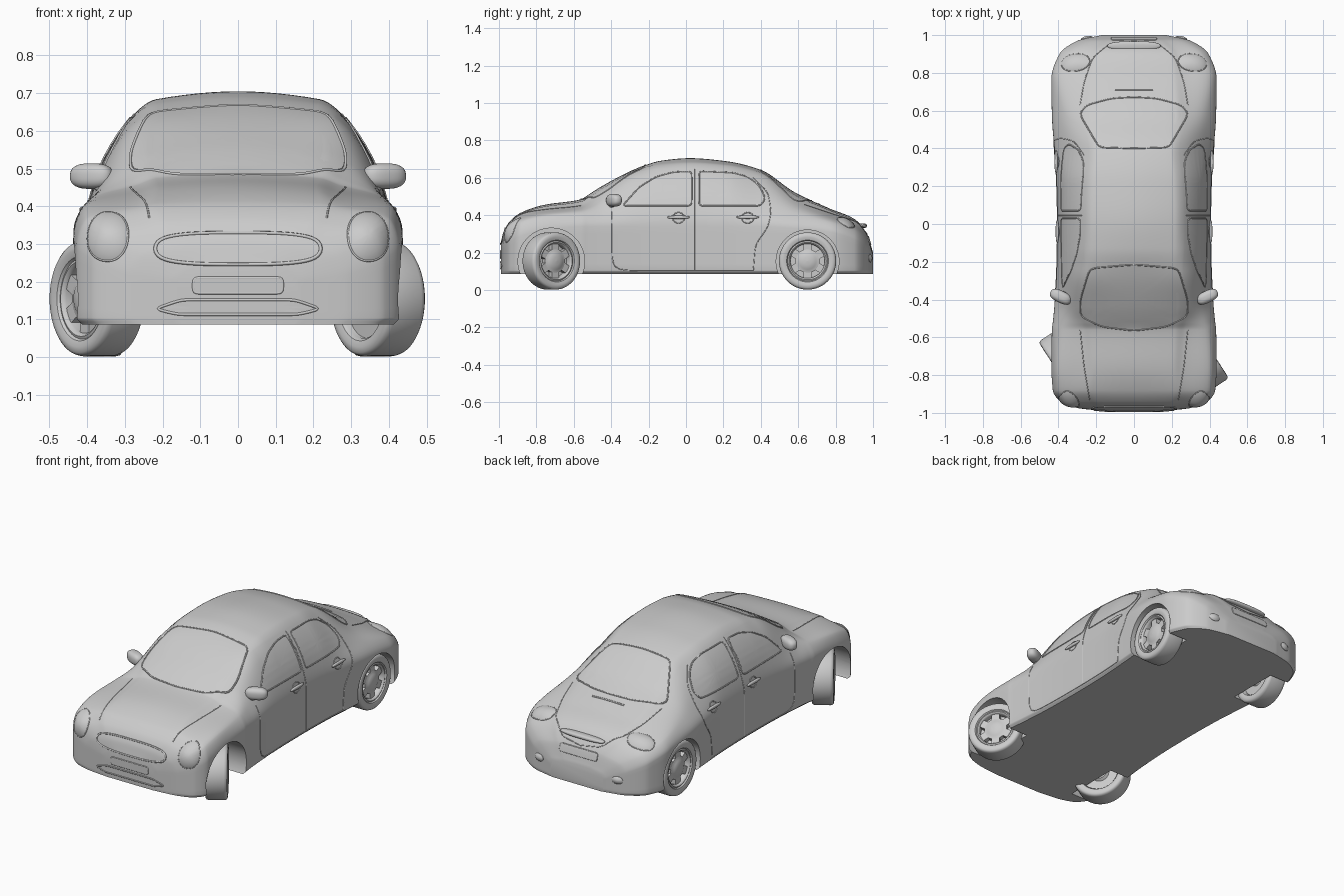
import bpy, bmesh, math
from math import sin, cos, pi, radians
from mathutils import Vector, Matrix
from mathutils.bvhtree import BVHTree

if "Cube" in bpy.data.objects:
    bpy.data.objects.remove(bpy.data.objects["Cube"])


def pchip(ts, vs, t):
    """Smooth interpolation through points without overshoot."""
    n = len(ts)
    d = [(vs[i + 1] - vs[i]) / (ts[i + 1] - ts[i]) for i in range(n - 1)]
    m = [d[0]] + [2 * a * b / (a + b) if a * b > 0 else 0 for a, b in zip(d, d[1:])] + [d[-1]]
    i = max(k for k in range(n - 1) if k == 0 or ts[k] <= t)
    h = ts[i + 1] - ts[i]
    s = (t - ts[i]) / h
    return (vs[i] * (1 + 2 * s) * (1 - s) ** 2 + h * m[i] * s * (1 - s) ** 2
            + vs[i + 1] * s * s * (3 - 2 * s) + h * m[i + 1] * s * s * (s - 1))


def add(name, bm, mirror=False):
    bmesh.ops.recalc_face_normals(bm, faces=bm.faces[:])
    me = bpy.data.meshes.new(name)
    bm.to_mesh(me)
    bm.free()
    ob = bpy.data.objects.new(name, me)
    bpy.context.collection.objects.link(ob)
    if mirror:
        ob.modifiers.new("Mirror", 'MIRROR')
    return ob


# Body sections: y, half width, side top z, belt x, belt z, roof edge x, roof edge z, centre z
SECTIONS = [
    (-.99, .16, .20, .13, .23, .09, .245, .25),
    (-.975, .295, .22, .26, .275, .18, .30, .31),
    (-.94, .39, .26, .355, .33, .24, .355, .37),
    (-.88, .43, .29, .40, .37, .27, .40, .415),
    (-.76, .437, .32, .405, .40, .26, .43, .455),
    (-.56, .435, .34, .39, .42, .27, .455, .485),
    (-.52, .43, .34, .385, .425, .28, .472, .51),
    (-.44, .422, .34, .38, .43, .288, .52, .56),
    (-.25, .41, .34, .382, .45, .26, .632, .655),
    (-.13, .407, .34, .382, .455, .268, .647, .692),
    (.02, .406, .34, .382, .46, .27, .65, .705),
    (.22, .41, .34, .382, .46, .262, .64, .688),
    (.40, .422, .34, .378, .44, .24, .605, .642),
    (.58, .435, .33, .385, .415, .275, .485, .522),
    (.77, .437, .31, .40, .37, .26, .41, .435),
    (.90, .395, .27, .355, .325, .235, .355, .38),
    (.97, .30, .22, .26, .265, .17, .285, .295),
    (1.0, .17, .16, .145, .185, .09, .195, .20)]
COLS = list(zip(*SECTIONS))


def section(y):
    w, zs, xb, zb, xe, ze, zc = (pchip(COLS[0], c, y) for c in COLS[1:])
    half = [(w - .015, .087), (w, .105), (w, zs), (xb, zb), (xe, ze), (.8 * xe, ze + .62 * (zc - ze))]
    pts = half + [(0, zc)] + [(-x, z) for x, z in reversed(half)]
    ts = [0]
    for a, b in zip(pts, pts[1:]):
        ts.append(ts[-1] + math.dist(a, b))
    out = []
    for i in range(12):
        for k in range(6):
            t = ts[i] + (ts[i + 1] - ts[i]) * k / 6
            out.append((pchip(ts, [p[0] for p in pts], t), y, pchip(ts, [p[1] for p in pts], t)))
    return out + [(pts[-1][0], y, pts[-1][1])]


# Body shell
bm = bmesh.new()
rows = []
for a, b in zip(COLS[0], COLS[0][1:]):
    rows += [section(a + (b - a) * k / 7) for k in range(7)]
rows.append(section(1.0))
rows = [[bm.verts.new(p) for p in r] for r in rows]
for r, q in zip(rows, rows[1:]):
    for i in range(len(r)):
        j = (i + 1) % len(r)
        bm.faces.new((r[i], r[j], q[j], q[i]))
bm.faces.new(rows[0])
bm.faces.new(rows[-1])
bmesh.ops.recalc_face_normals(bm, faces=bm.faces[:])
bvh = BVHTree.FromBMesh(bm)
body = add("body", bm)

# Wheel arches cut from the body
FRONT_Y, REAR_Y, AXLE_Z, R = -.72, .65, .155, .153
bm = bmesh.new()
for sx in (-1, 1):
    for y, r in ((FRONT_Y, .178), (REAR_Y, .168)):
        bmesh.ops.create_cone(bm, cap_ends=True, segments=64, radius1=r, radius2=r, depth=.4,
                              matrix=Matrix.Translation((sx * .5, y, .153)) @ Matrix.Rotation(pi / 2, 4, 'Y'))
cutter = add("arch_cutter", bm)
cutter.hide_render = True
mod = body.modifiers.new("Arches", 'BOOLEAN')
mod.object, mod.operation, mod.solver = cutter, 'DIFFERENCE', 'EXACT'
bpy.context.view_layer.objects.active = body
bpy.ops.object.modifier_apply(modifier="Arches")
bpy.data.objects.remove(cutter)


def cast(u, v, view, off):
    """Put a 2D point of a view onto the body."""
    o, d = {'side': ((2, u, v), (-1, 0, 0)), 'front': ((u, -2, v), (0, 1, 0)),
            'back': ((u, 2, v), (0, -1, 0)), 'top': ((u, v, 2), (0, 0, -1))}[view]
    p, n, _, _ = bvh.ray_cast(Vector(o), Vector(d))
    if p is None:
        p, n, _, _ = bvh.find_nearest(Vector(o) + Vector(d) * 1.05)
    return p + n * off


def resample(pts, n, closed):
    pts = [Vector(p) for p in pts] + ([Vector(pts[0])] if closed else [])
    ts = [0]
    for a, b in zip(pts, pts[1:]):
        ts.append(ts[-1] + (b - a).length)
    out = []
    for k in range(n):
        t = ts[-1] * k / (n if closed else n - 1)
        i = max(j for j in range(len(pts) - 1) if ts[j] <= t + 1e-9)
        out.append(pts[i].lerp(pts[i + 1], (t - ts[i]) / (ts[i + 1] - ts[i])))
    for _ in range(3):  # rounds the corners
        sm = [(out[i - 1] + 2 * out[i] + out[(i + 1) % n]) / 4 for i in range(n)]
        out = sm if closed else [out[0]] + sm[1:-1] + [out[-1]]
    return out


def seam(name, pts, view, r=.0025, closed=False, mirror=True):
    cu = bpy.data.curves.new(name, 'CURVE')
    cu.dimensions, cu.bevel_depth, cu.bevel_resolution = '3D', r, 1
    pts = resample(pts, 90 if closed else 32, closed)
    sp = cu.splines.new('POLY')
    sp.points.add(len(pts) - 1)
    sp.use_cyclic_u = closed
    for q, p in zip(sp.points, pts):
        q.co = (*cast(*p, view, 0), 1)
    ob = bpy.data.objects.new(name, cu)
    bpy.context.collection.objects.link(ob)
    if mirror:
        ob.modifiers.new("Mirror", 'MIRROR')


def panel(name, pts, view, off=.001, dome=0, mirror=True, frame=.004):
    n = 90
    line = resample(pts, n, True)
    c = sum(line, Vector((0, 0))) / n
    bm = bmesh.new()
    rings = []
    for s, o in [(1, -.004), (.985, off)] + [(s, off + dome * (1 - s * s)) for s in (.9, .75, .6, .45, .3, .15)]:
        rings.append([bm.verts.new(cast(*(c + (p - c) * s), view, o)) for p in line])
    mid = bm.verts.new(cast(*c, view, off + dome))
    for a, b in zip(rings, rings[1:]):
        for i in range(n):
            bm.faces.new((a[i - 1], a[i], b[i], b[i - 1]))
    for i in range(n):
        bm.faces.new((rings[-1][i - 1], rings[-1][i], mid))
    add(name, bm, mirror)
    if frame:
        seam(name + "_frame", pts, view, frame, True, mirror)


def oval(u, v, a, b, power=2, tilt=0):
    f = lambda x: math.copysign(abs(x) ** (2 / power), x)
    out = []
    for k in range(40):
        p, q = a * f(cos(k * pi / 20)), b * f(sin(k * pi / 20))
        out.append((u + p * cos(tilt) - q * sin(tilt), v + p * sin(tilt) + q * cos(tilt)))
    return out


def both(half):
    return half + [(-x, y) for x, y in reversed(half) if x > 0]


# Glass
panel("windscreen", both([(0, -.215), (.235, -.235), (.287, -.41), (.285, -.49), (.17, -.545), (0, -.565)]), 'top', mirror=False)
panel("rear_window", both([(0, .40), (.185, .405), (.29, .585), (.25, .63), (.12, .665), (0, .672)]), 'top', mirror=False)
panel("front_side_window", [(-.34, .45), (.03, .45), (.03, .635), (-.07, .63), (-.16, .605), (-.25, .55)], 'side')
panel("rear_side_window", [(.07, .45), (.40, .45), (.425, .49), (.39, .56), (.33, .605), (.25, .627), (.07, .635)], 'side')

# Lamps, grille, intake and plates
panel("headlamp", oval(.345, .32, .053, .065, 2.2, .12), 'front', .002, .014, frame=.003)
panel("rear_lamp", oval(.31, .855, .075, .045, 2.2, -.15), 'top', .002, .014, frame=.003)
panel("rear_fog_lamp", oval(.25, .17, .032, .022), 'back', .002, .01, frame=0)
panel("grille", oval(0, .288, .222, .042, 3), 'front', mirror=False, frame=.005)
panel("lower_intake", [(-.22, .128), (-.16, .113), (.16, .113), (.22, .128), (.15, .152), (-.15, .152)], 'front', mirror=False)
for view, z in (('front', .19), ('back', .265)):
    plate = [(-.118, z - .02), (.118, z - .02), (.118, z + .02), (-.118, z + .02)]
    panel(view + "_plate", plate, view, .003, mirror=False, frame=.004)

# Panel seams
seam("bonnet_seam", [(.285, -.56), (.265, -.75), (.235, -.93)], 'top')
seam("boot_seam", [(.285, .63), (.265, .75), (.22, .88), (.13, .955), (0, .968)], 'top')
seam("front_door_seam", [(-.395, .42), (-.395, .115), (-.38, .105), (.36, .105)], 'side')
seam("centre_door_seam", [(.045, .105), (.045, .645)], 'side')
seam("rear_door_seam", [(.36, .105), (.37, .24), (.44, .34), (.455, .42), (.44, .52), (.36, .60)], 'side')
seam("brake_light", [(-.1, .71), (.1, .71)], 'top', .005, mirror=False)


def blob(name, loc, size, rot=0, mirror=True):
    bm = bmesh.new()
    bmesh.ops.create_uvsphere(bm, u_segments=32, v_segments=20, radius=1)
    for v in bm.verts:  # fuller than an ellipsoid
        v.co *= 1 / (abs(v.co.x) ** 2.6 + abs(v.co.y) ** 2.6 + abs(v.co.z) ** 2.6) ** (1 / 2.6)
    bm.transform(Matrix.Translation(loc) @ Matrix.Rotation(rot, 4, 'Z') @ Matrix.Diagonal((*size, 1)))
    return add(name, bm, mirror)


# Mirrors, door handles and boot handle
blob("wing_mirror", (.388, -.385, .48), (.06, .032, .034), .45)
blob("mirror_stalk", (.345, -.405, .452), (.04, .018, .014), .4)
for name, y in (("front", -.04), ("rear", .33)):
    blob(name + "_door_handle", cast(y, .388, 'side', .006), (.008, .06, .009))
    seam(name + "_handle_recess", oval(y, .386, .032, .028), 'side', .003, True)
blob("boot_handle", cast(0, .94, 'top', .004), (.14, .024, .013), mirror=False)


def lathe(bm, prof, seg=64):
    rings = [[bm.verts.new((x, r * cos(2 * pi * k / seg), r * sin(2 * pi * k / seg))) for k in range(seg)] for r, x in prof]
    for a, b in zip(rings, rings[1:]):
        for i in range(seg):
            bm.faces.new((a[i - 1], a[i], b[i], b[i - 1]))


def wheel(name, x, y, turn):
    place = Matrix.Translation((x, y, AXLE_Z)) @ Matrix.Rotation(turn, 4, 'Z')
    # Tyre, axle along local x with the outside at +x
    bm = bmesh.new()
    half = [(.105, .044), (.112, .054), (.128, .059), (.143, .057), (.15, .051), (R, .04)]
    lathe(bm, half + [(r, -w) for r, w in reversed(half)] + half[:1])
    bm.transform(place)
    add(name + "_tyre", bm)
    # Rim with ring, hub, six broad spokes and back plate
    bm = bmesh.new()
    lathe(bm, [(.107, .03), (.107, .047), (.1, .05), (.095, .046), (.091, .038), (.091, .01), (.0005, .01)])
    lathe(bm, [(.064, .01), (.064, .038), (.056, .041), (.05, .042), (.044, .046), (.02, .051), (.0005, .052)], 40)
    lathe(bm, [(.107, -.03), (.05, -.03), (.04, -.045), (.0005, -.045)], 40)
    for k in range(6):
        bmesh.ops.create_cube(bm, size=1, matrix=Matrix.Rotation(k * pi / 3, 4, 'X')
                              @ Matrix.Translation((.024, 0, .076)) @ Matrix.Diagonal((.03, .044, .036, 1)))
    bm.transform(place)
    add(name + "_rim", bm)


# Wheels, the front pair steered
STEER = radians(33)
wheel("front_right_wheel", .37, FRONT_Y, STEER)
wheel("front_left_wheel", -.374, FRONT_Y, STEER + pi)
wheel("rear_right_wheel", .364, REAR_Y, 0)
wheel("rear_left_wheel", -.364, REAR_Y, pi)

# Smooth shading with sharp edges kept
for ob in bpy.data.objects:
    ob.select_set(ob.type == 'MESH')
bpy.context.view_layer.objects.active = body
bpy.ops.object.shade_smooth_by_angle(angle=radians(35))
